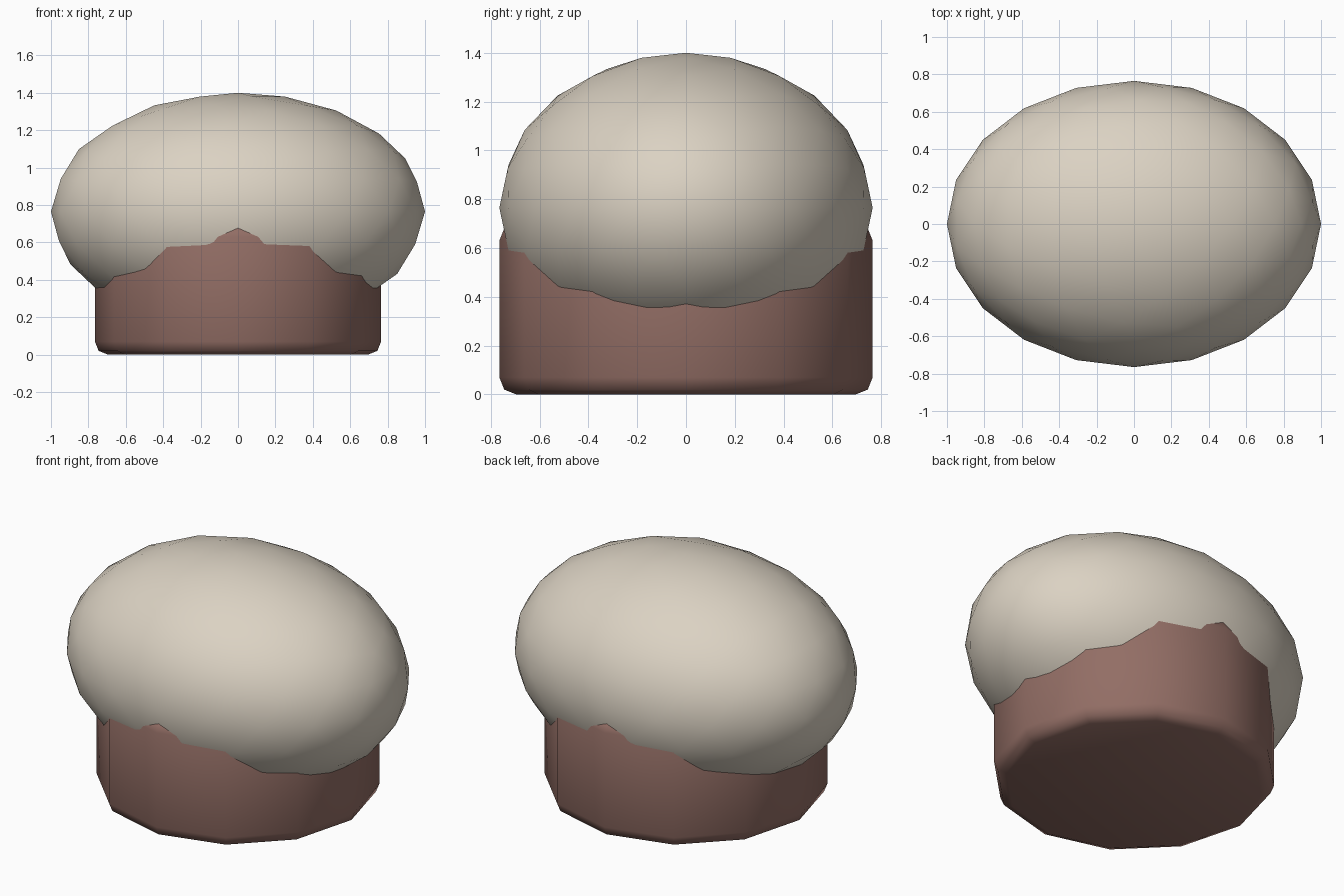
import bpy, bmesh, math

if "Cube" in bpy.data.objects:
    bpy.data.objects.remove(bpy.data.objects["Cube"])


def make_material(name, color):
    mat = bpy.data.materials.new(name)
    mat.diffuse_color = (*color, 1.0)
    mat.use_nodes = True
    mat.node_tree.nodes["Principled BSDF"].inputs["Base Color"].default_value = mat.diffuse_color
    return mat


def make_object(name, bm, mat, angle):
    bmesh.ops.recalc_face_normals(bm, faces=bm.faces)
    mesh = bpy.data.meshes.new(name)
    bm.to_mesh(mesh)
    bm.free()
    mesh.materials.append(mat)
    obj = bpy.data.objects.new(name, mesh)
    bpy.context.collection.objects.link(obj)
    bpy.ops.object.select_all(action='DESELECT')
    obj.select_set(True)
    bpy.context.view_layer.objects.active = obj
    bpy.ops.object.shade_smooth_by_angle(angle=math.radians(angle))
    return obj


cream = make_material("cream", (0.71, 0.645, 0.545))
cocoa = make_material("cocoa brown", (0.29, 0.155, 0.13))

# Base: twelve-sided drum with rounded rims
SIDES = 12
profile = [(0.695, 0.0), (0.745, 0.02), (0.765, 0.07),
           (0.765, 0.63), (0.745, 0.68), (0.695, 0.70)]
bm = bmesh.new()
rings = [[bm.verts.new((r * math.cos(math.tau * i / SIDES),
                        r * math.sin(math.tau * i / SIDES), z))
          for i in range(SIDES)] for r, z in profile]
for low, high in zip(rings, rings[1:]):
    for i in range(SIDES):
        j = (i + 1) % SIDES
        bm.faces.new((low[i], low[j], high[j], high[i]))
bm.faces.new(rings[0][::-1])
bm.faces.new(rings[-1])
make_object("base", bm, cocoa, 50)

# Dome: wide squashed ball resting in the base
bm = bmesh.new()
bmesh.ops.create_icosphere(bm, subdivisions=3, radius=1.0)
bmesh.ops.scale(bm, vec=(1.0, 0.765, 0.635), verts=bm.verts)
bmesh.ops.translate(bm, vec=(0, 0, 0.765), verts=bm.verts)
make_object("dome", bm, cream, 60)
